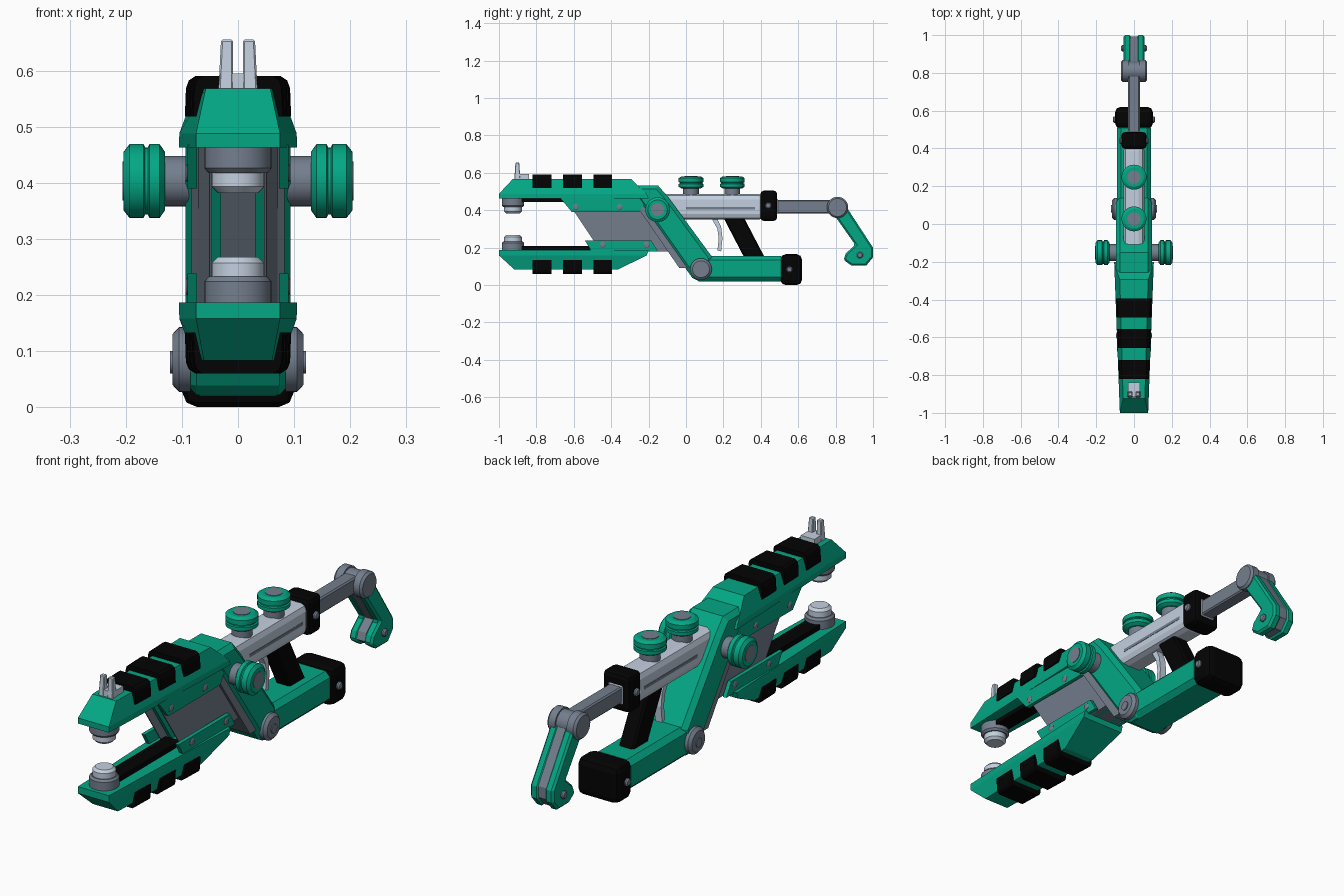
import bpy, bmesh, math
from mathutils import Matrix, Vector

if "Cube" in bpy.data.objects:
    bpy.data.objects.remove(bpy.data.objects["Cube"])


def material(name, rgb):
    m = bpy.data.materials.new(name)
    m.diffuse_color = (*rgb, 1)
    m.use_nodes = True
    m.node_tree.nodes["Principled BSDF"].inputs["Base Color"].default_value = m.diffuse_color
    return m


GREEN = material("green", (0.001, 0.39, 0.235))
BLACK = material("black", (0.001, 0.001, 0.001))
GREY = material("grey", (0.175, 0.21, 0.27))
LIGHT = material("light_grey", (0.55, 0.63, 0.74))


def finish(name, bm, mat, bevel=0, segments=1):
    bmesh.ops.recalc_face_normals(bm, faces=bm.faces)
    me = bpy.data.meshes.new(name)
    bm.to_mesh(me)
    bm.free()
    me.materials.append(mat)
    ob = bpy.data.objects.new(name, me)
    bpy.context.collection.objects.link(ob)
    if bevel:
        mod = ob.modifiers.new("bevel", "BEVEL")
        mod.width, mod.segments = bevel, segments
        mod.limit_method, mod.angle_limit = "ANGLE", math.radians(50)
    return ob


def prism(name, profile, x0, x1, mat, bevel=0, segments=1):
    """Side (y, z) profile extruded across x; x0 and x1 may be functions of (y, z)."""
    bm = bmesh.new()
    rows = []
    for x in (x0, x1):
        rows.append([bm.verts.new((x(y, z) if callable(x) else x, y, z)) for y, z in profile])
    n = len(profile)
    for r in rows:
        bm.faces.new(r)
    for i in range(n):
        j = (i + 1) % n
        bm.faces.new((rows[0][i], rows[0][j], rows[1][j], rows[1][i]))
    return finish(name, bm, mat, bevel, segments)


def box(name, x, y, z, mat, bevel=0, segments=1):
    prof = [(y[0], z[0]), (y[1], z[0]), (y[1], z[1]), (y[0], z[1])]
    return prism(name, prof, x[0], x[1], mat, bevel, segments)


def layered(name, layers, mat):
    """Stack of trapezoids (z, y0, y1, half width at y0, half width at y1)."""
    bm = bmesh.new()
    rings = [[bm.verts.new(p) for p in ((-a, y0, z), (a, y0, z), (b, y1, z), (-b, y1, z))]
             for z, y0, y1, a, b in layers]
    for r, s in zip(rings, rings[1:]):
        for i in range(4):
            j = (i + 1) % 4
            bm.faces.new((r[i], r[j], s[j], s[i]))
    bm.faces.new(rings[0])
    bm.faces.new(rings[-1])
    return finish(name, bm, mat)


def lathe(name, profile, centre, axis, mat, n=32):
    """Turned part: (radius, height) profile around an axis, capped at both ends."""
    bm = bmesh.new()
    rot = Vector((0, 0, 1)).rotation_difference(Vector(axis)).to_matrix().to_4x4()
    rings = [[bm.verts.new((r * math.cos(2 * math.pi * i / n),
                            r * math.sin(2 * math.pi * i / n), h)) for i in range(n)]
             for r, h in profile]
    for a, b in zip(rings, rings[1:]):
        for i in range(n):
            j = (i + 1) % n
            bm.faces.new((a[i], a[j], b[j], b[i]))
    bm.faces.new(rings[0])
    bm.faces.new(rings[-1])
    bmesh.ops.transform(bm, matrix=Matrix.Translation(centre) @ rot, verts=bm.verts)
    ob = finish(name, bm, mat)
    bpy.ops.object.select_all(action="DESELECT")
    ob.select_set(True)
    bpy.context.view_layer.objects.active = ob
    bpy.ops.object.shade_smooth_by_angle(angle=math.radians(30))
    return ob


def jaw_w(y):
    return 0.075 + 0.0375 * (y + 1)


def jaw_layer(z, y0, y1, k):
    return (z, y0, y1, jaw_w(y0) * k, jaw_w(y1) * k)


# Jaws with rubber pads, inner strips and bumpers
layered("upper_jaw", [jaw_layer(0.463, -1, -0.2, 1), jaw_layer(0.488, -1, -0.21, 1),
                      jaw_layer(0.568, -0.925, -0.295, 0.74)], GREEN)
layered("lower_jaw", [jaw_layer(0.187, -1, -0.2, 1), jaw_layer(0.158, -1, -0.21, 1),
                      jaw_layer(0.083, -0.917, -0.365, 0.78)], GREEN)
for y in (-0.82, -0.657, -0.495):
    e = y + 0.1
    layered("upper_pad", [jaw_layer(0.518, y, e, 0.97), jaw_layer(0.568, y, e, 0.95),
                          jaw_layer(0.582, y, e, 0.9), jaw_layer(0.59, y, e, 0.78)], BLACK)
    layered("lower_pad", [jaw_layer(0.133, y, e, 0.97), jaw_layer(0.08, y, e, 0.95),
                          jaw_layer(0.068, y, e, 0.9), jaw_layer(0.06, y, e, 0.78)], BLACK)
box("upper_strip", (-0.035, 0.035), (-0.9, -0.55), (0.443, 0.47), BLACK)
box("lower_strip", (-0.035, 0.035), (-0.9, -0.45), (0.18, 0.208), BLACK)
for z, d in ((0.463, -1), (0.187, 1)):
    lathe("bumper_base", [(0.06, -0.01), (0.06, 0.037), (0.052, 0.046)],
          (0, -0.925, z), (0, 0, d), GREY)
    lathe("bumper_tip", [(0.047, 0.03), (0.047, 0.07), (0.036, 0.081)],
          (0, -0.925, z), (0, 0, d), LIGHT)

# Forked sight at the tip
box("sight_base", (-0.033, 0.033), (-0.915, -0.84), (0.56, 0.595), LIGHT)
for s in (-1, 1):
    prism("sight_post", [(-0.918, 0.56), (-0.885, 0.56), (-0.892, 0.655), (-0.912, 0.655)],
          s * 0.009, lambda y, z: s * (0.035 - 0.05 * (z - 0.56)), LIGHT, 0.003)

# Slanted block joining the jaws, narrowing towards the front
slab = [(-0.645, 0.463), (-0.2, 0.463), (0.0, 0.18), (-0.455, 0.18)]
prism("core", [(y + 0.14, z) for y, z in slab[:1]] + slab[1:3] + [(-0.315, 0.18)],
      -0.034, 0.034, GREY)
for s in (-1, 1):
    prism("core_liner", [(-0.6, 0.463), (-0.22, 0.463), (-0.02, 0.18), (-0.41, 0.18)],
          s * 0.03, s * 0.051, GREEN)
    # depth along the slab drives the taper
    prism("core_side", slab, s * 0.046,
          lambda y, z: s * (0.051 + 0.055 * (y + 0.645 - (0.463 - z) * 0.67)), GREY)
    prism("upper_lip", [(-0.675, 0.468), (-0.61, 0.39), (-0.25, 0.39), (-0.2, 0.468)],
          s * 0.073, s * 0.09, GREEN)
    prism("lower_lip", [(-0.54, 0.238), (-0.505, 0.18), (-0.15, 0.18), (-0.185, 0.238)],
          s * 0.073, s * 0.09, GREEN)
    for y, z in ((-0.59, 0.417), (-0.355, 0.417), (-0.445, 0.215), (-0.21, 0.215)):
        lathe("lip_bolt", [(0.016, 0.08), (0.016, 0.091), (0.011, 0.094)],
              (0, y, z), (s, 0, 0), GREY, 12)

# Main slanted arm and its front backing strip
prism("backing_strip", [(-0.3, 0.475), (-0.2, 0.475), (0.06, 0.09), (-0.035, 0.09)],
      -0.083, 0.083, GREY)
prism("main_arm", [(-0.31, 0.533), (-0.15, 0.533), (-0.095, 0.47), (0.14, 0.15),
                   (0.13, 0.022), (0.045, 0.022), (-0.26, 0.455)],
      -0.094, 0.094, GREEN, 0.02)

# Lower bar with end cap
box("lower_bar", (-0.09, 0.09), (0.045, 0.53), (0.02, 0.155), GREEN, 0.022)
box("bar_end_cap", (-0.1, 0.1), (0.505, 0.62), (0.0, 0.165), BLACK, 0.028, 2)

# Barrel, collar and rear rod
box("barrel", (-0.055, 0.055), (-0.17, 0.42), (0.35, 0.487), LIGHT, 0.03, 2)
box("collar", (-0.066, 0.066), (0.398, 0.487), (0.343, 0.505), BLACK, 0.018, 2)
box("collar_bush", (-0.039, 0.039), (0.47, 0.491), (0.374, 0.464), LIGHT, 0.008)
box("rear_rod", (-0.031, 0.031), (0.47, 0.81), (0.383, 0.455), GREY, 0.006)
lathe("rod_eye", [(0.05, -0.031), (0.05, 0.031)], (0, 0.81, 0.415), (1, 0, 0), GREY)

# Hinged lever made of two plates around a core
lever = [(0.785, 0.385), (0.85, 0.43), (1.0, 0.2), (1.0, 0.148), (0.963, 0.104),
         (0.885, 0.104), (0.842, 0.135), (0.855, 0.17), (0.905, 0.215)]
cy, cz = 0.92, 0.23
prism("lever_core", [(cy + (y - cy) * 0.92, cz + (z - cz) * 0.94) for y, z in lever],
      -0.02, 0.02, GREY)
for s in (-1, 1):
    prism("lever_plate", lever, s * 0.015, s * 0.056, GREEN, 0.009)
    lathe("lever_hinge", [(0.057, 0.028), (0.057, 0.06), (0.048, 0.07)],
          (0, 0.81, 0.415), (s, 0, 0), GREY)

# Strut and trigger
prism("strut", [(0.195, 0.37), (0.305, 0.37), (0.425, 0.14), (0.315, 0.14)],
      -0.036, 0.036, BLACK, 0.008)
prism("trigger", [(0.135, 0.36), (0.165, 0.36), (0.188, 0.31), (0.195, 0.25), (0.188, 0.18),
                  (0.168, 0.185), (0.175, 0.25), (0.168, 0.30)], -0.016, 0.016, LIGHT)

# Knobs: grooved grip, neck and hub
grip = [(0.052, 0), (0.066, 0.01), (0.066, 0.028), (0.06, 0.031), (0.06, 0.036),
        (0.066, 0.039), (0.066, 0.064), (0.052, 0.075)]


def knob(name, centre, axis, neck, length):
    c, a = Vector(centre), Vector(axis)
    lathe(name + "_neck", [(neck, -0.06), (neck, 0.01)], c, a, GREY)
    lathe(name + "_grip", [(r, h * length / 0.075) for r, h in grip], c, a, GREEN)
    lathe(name + "_hub", [(0.035, length - 0.01), (0.035, length + 0.002)], c, a, GREY)


for y in (0.027, 0.248):
    knob("top_knob", (0, y, 0.517), (0, 0, 1), 0.042, 0.064)
for s in (-1, 1):
    knob("side_knob", (s * 0.13, -0.152, 0.403), (s, 0, 0), 0.045, 0.074)
    # Pivot discs and small bolts
    lathe("pivot_disc", [(0.058, 0.085), (0.058, 0.105), (0.045, 0.117)],
          (0, 0.08, 0.085), (s, 0, 0), GREY)
    lathe("pivot_pin", [(0.02, 0.11), (0.02, 0.121)], (0, 0.08, 0.08), (s, 0, 0), GREY, 16)
    for name, y, z, x in (("cap_bolt", 0.553, 0.083, 0.1), ("collar_bolt", 0.44, 0.425, 0.066),
                          ("lever_bolt", 0.93, 0.16, 0.056)):
        lathe(name, [(0.017, x - 0.02), (0.017, x + 0.006), (0.012, x + 0.012)],
              (0, y, z), (s, 0, 0), GREY, 12)
    # Grooves along the barrel
    box("barrel_groove", (s * 0.05, s * 0.0565), (0.0, 0.37), (0.405, 0.418), GREY)
